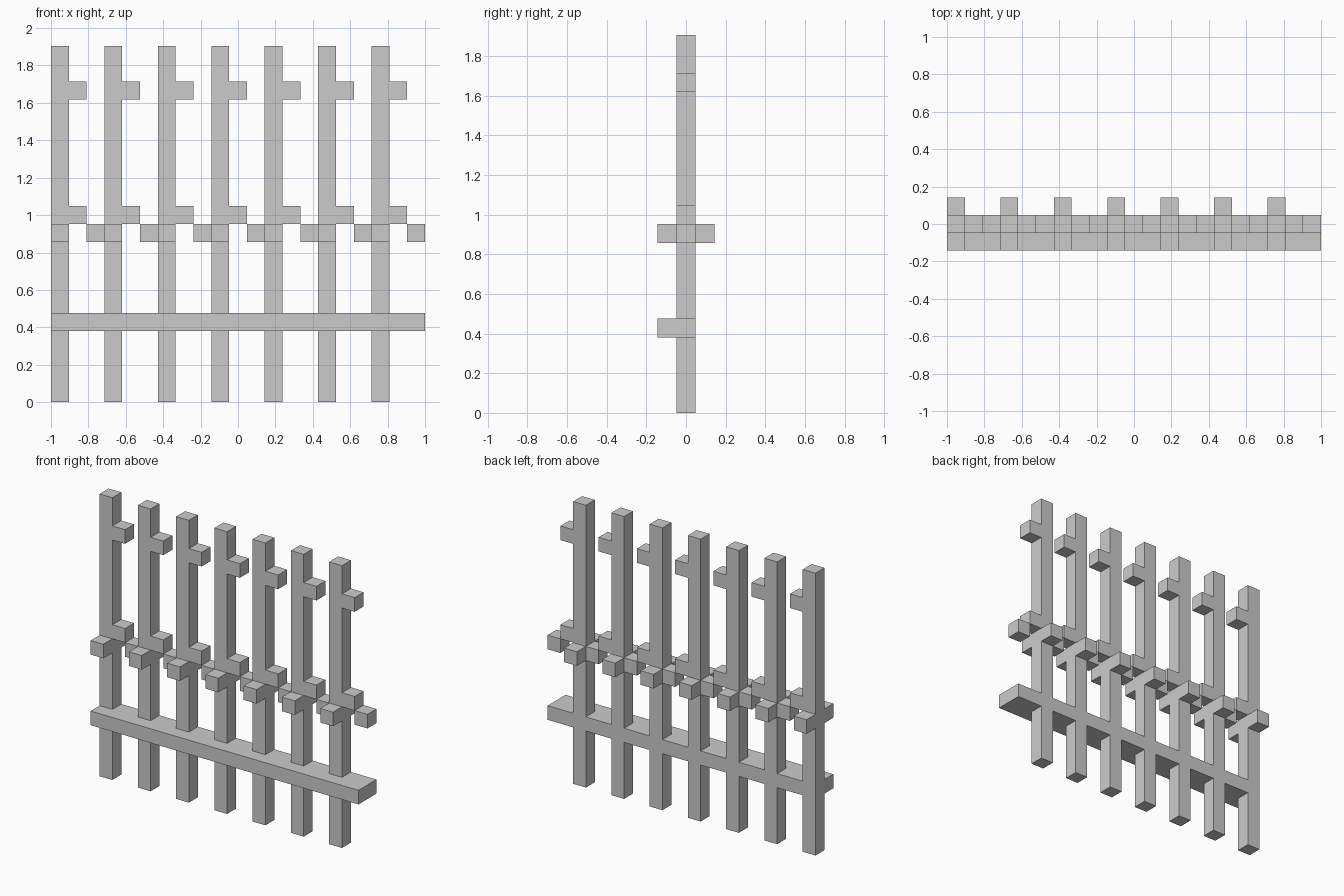
import bpy
import bmesh

if "Cube" in bpy.data.objects:
    bpy.data.objects.remove(bpy.data.objects["Cube"])

U = 2 / 21          # one block unit
COUNT = 7           # number of pickets
PITCH = 3           # spacing in block units


def extrude_xz(name, outline, y0, y1):
    """Solid from a front-view outline (block units, counted from the left end)."""
    bm = bmesh.new()
    verts = [bm.verts.new(((x - 10.5) * U, y0 * U, z * U)) for x, z in outline]
    face = bm.faces.new(verts)
    moved = bmesh.ops.extrude_face_region(bm, geom=[face])["geom"]
    bmesh.ops.translate(bm, vec=(0, (y1 - y0) * U, 0),
                        verts=[v for v in moved if isinstance(v, bmesh.types.BMVert)])
    bmesh.ops.recalc_face_normals(bm, faces=bm.faces)
    mesh = bpy.data.meshes.new(name)
    bm.to_mesh(mesh)
    bm.free()
    obj = bpy.data.objects.new(name, mesh)
    bpy.context.collection.objects.link(obj)
    return obj


def box(name, x0, x1, y0, y1, z0, z1):
    return extrude_xz(name, [(x0, z0), (x1, z0), (x1, z1), (x0, z1)], y0, y1)


for i in range(COUNT):
    x = i * PITCH
    # upright with two stub tabs on its right and a lower tab on its left
    outline = [(x, 0), (x + 1, 0),
               (x + 1, 10), (x + 2, 10), (x + 2, 11), (x + 1, 11),
               (x + 1, 17), (x + 2, 17), (x + 2, 18), (x + 1, 18),
               (x + 1, 20), (x, 20)]
    if i > 0:
        outline += [(x, 10), (x - 1, 10), (x - 1, 9), (x, 9)]
    extrude_xz(f"picket_{i + 1}", outline, -0.5, 0.5)

    # pegs sticking out of the front and back
    box(f"front_peg_{i + 1}", x, x + 1, -1.5, -0.5, 9, 10)
    box(f"back_peg_{i + 1}", x, x + 1, 0.5, 1.5, 9, 10)

# block closing the stepped row at the right end
box("end_block", 20, 21, -0.5, 0.5, 9, 10)

# long lower rail, flush with the picket backs
box("lower_rail", 0, 21, -1.5, 0.5, 4, 5)
